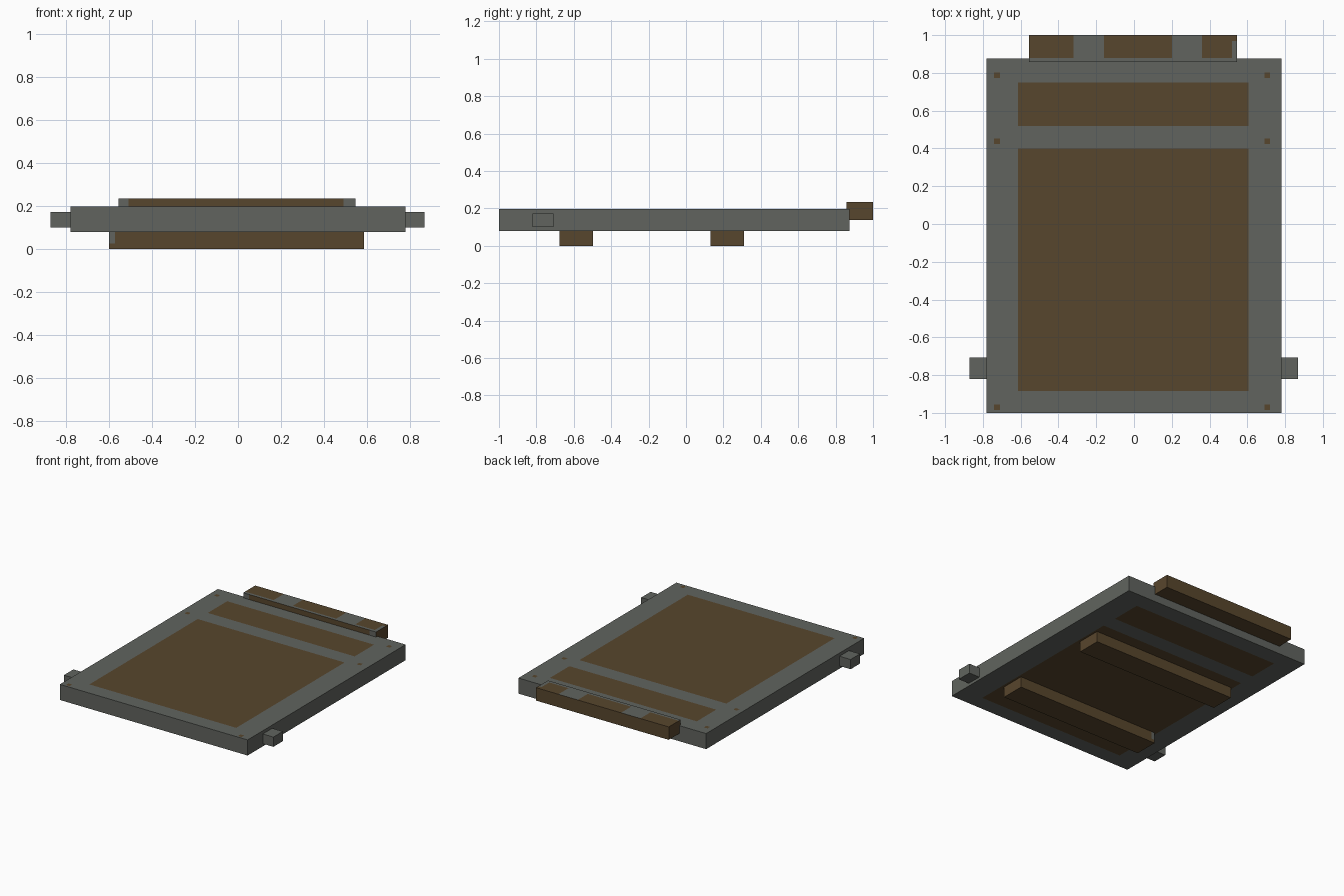
import bpy, bmesh
from mathutils import Vector

if "Cube" in bpy.data.objects:
    bpy.data.objects.remove(bpy.data.objects["Cube"])


def material(name, rgb):
    m = bpy.data.materials.new(name)
    m.diffuse_color = (*rgb, 1)
    m.use_nodes = True
    m.node_tree.nodes["Principled BSDF"].inputs["Base Color"].default_value = m.diffuse_color
    return m


IRON = material("grey iron", (0.119, 0.127, 0.114))
WOOD = material("brown wood", (0.097, 0.061, 0.026))


def box(name, lo, hi, rule, xcuts=(), ycuts=(), zcuts=()):
    """Box sliced at the cut values; rule(center, normal) gives 0 iron, 1 wood."""
    bm = bmesh.new()
    bmesh.ops.create_cube(bm, size=1)
    lo, hi = Vector(lo), Vector(hi)
    for v in bm.verts:
        v.co = Vector((lo[i] + hi[i]) / 2 + v.co[i] * (hi[i] - lo[i]) for i in range(3))
    for axis, cuts in enumerate((xcuts, ycuts, zcuts)):
        for c in cuts:
            p, n = Vector((0, 0, 0)), Vector((0, 0, 0))
            p[axis], n[axis] = c, 1
            bmesh.ops.bisect_plane(bm, geom=bm.verts[:] + bm.edges[:] + bm.faces[:],
                                   plane_co=p, plane_no=n)
    bmesh.ops.recalc_face_normals(bm, faces=bm.faces[:])
    for f in bm.faces:
        f.normal_update()
        f.material_index = int(rule(f.calc_center_median(), f.normal))
    me = bpy.data.meshes.new(name)
    bm.to_mesh(me)
    bm.free()
    me.materials.append(IRON)
    me.materials.append(WOOD)
    ob = bpy.data.objects.new(name, me)
    bpy.context.collection.objects.link(ob)
    return ob


# Door slab: iron frame with two wood panels and small worn rivets
PX = (-0.615, 0.605)
PANELS = [(-0.885, 0.40), (0.52, 0.75)]
RIVET_X, RIVET_Y, R = (-0.725, 0.705), (-0.97, 0.438, 0.787), 0.015


def slab_rule(c, n):
    if abs(n.z) < 0.5:
        return False
    if PX[0] < c.x < PX[1]:
        return any(a < c.y < b for a, b in PANELS)
    return (n.z > 0 and any(abs(c.x - x) < R for x in RIVET_X)
            and any(abs(c.y - y) < R for y in RIVET_Y))


box("door_slab", (-0.78, -1, 0.08), (0.78, 0.875, 0.197), slab_rule,
    xcuts=list(PX) + [x + s * R for x in RIVET_X for s in (-1, 1)],
    ycuts=[y for p in PANELS for y in p] + [y + s * R for y in RIVET_Y for s in (-1, 1)])

# Side pegs
for side, x0, x1 in (("left", -0.872, -0.775), ("right", 0.775, 0.868)):
    box(side + "_peg", (x0, -0.82, 0.10), (x1, -0.708, 0.173), lambda c, n: False)


# Raised end bar with iron bands
def bar_rule(c, n):
    if n.z > 0.5:
        return not (c.y < 0.88 or -0.32 < c.x < -0.16 or 0.20 < c.x < 0.36
                    or (c.x > 0.52 and c.y < 0.97))
    if n.y < -0.5:
        return -0.51 < c.x < 0.49
    return True


box("end_bar", (-0.557, 0.858, 0.138), (0.546, 1.0, 0.235), bar_rule,
    xcuts=(-0.51, -0.32, -0.16, 0.20, 0.36, 0.49, 0.52), ycuts=(0.88, 0.97))

# Cross battens underneath, with an iron-worn corner on the front one
box("front_batten", (-0.60, -0.676, 0), (0.587, -0.496, 0.082),
    lambda c, n: not (abs(n.y) > 0.5 and c.x < -0.572 and c.z > 0.025),
    xcuts=(-0.572,), zcuts=(0.025,))
box("back_batten", (-0.60, 0.13, 0), (0.587, 0.31, 0.082), lambda c, n: True)
